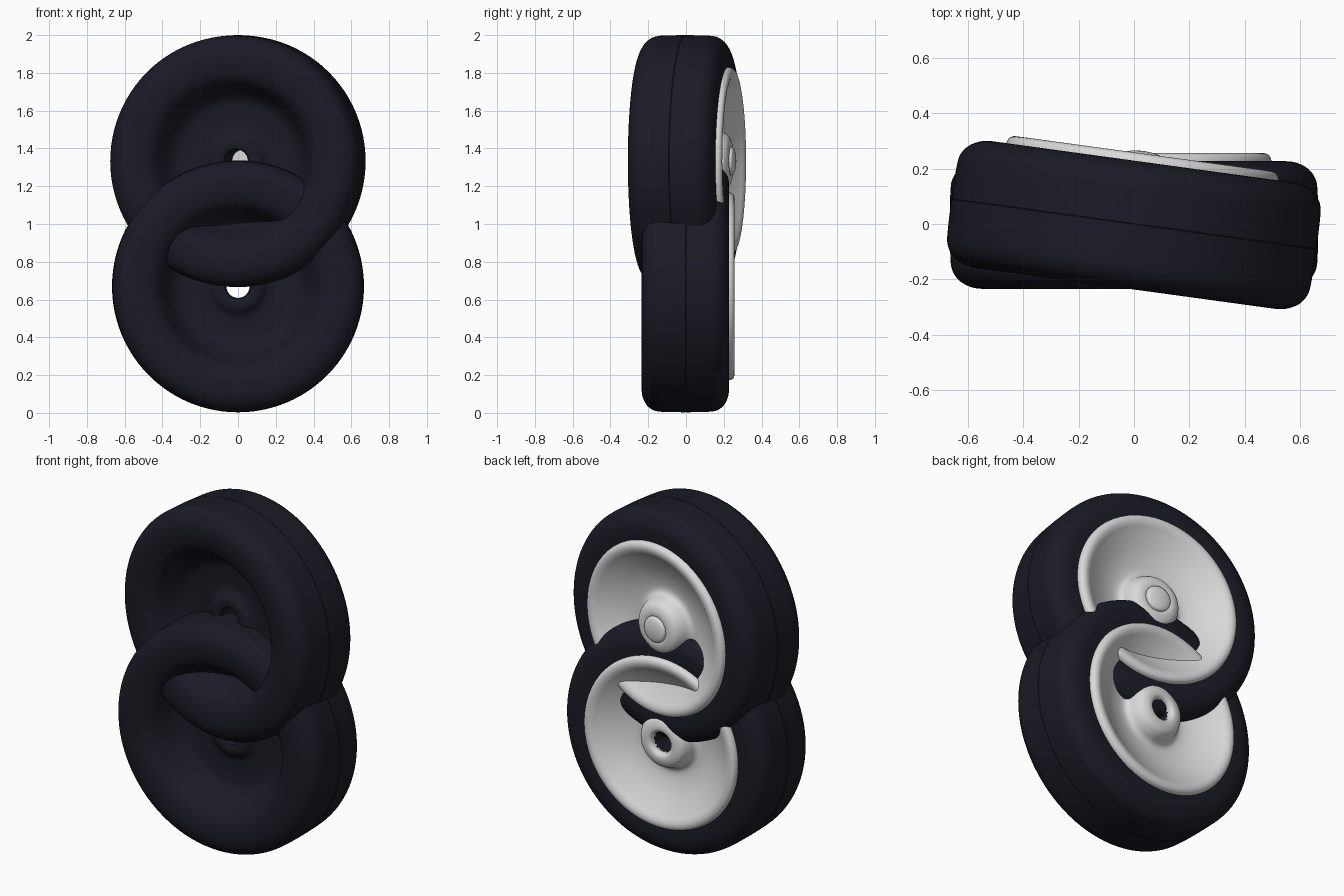
import bpy, bmesh, math
from mathutils import Vector, Matrix

if "Cube" in bpy.data.objects:
    bpy.data.objects.remove(bpy.data.objects["Cube"])

SEGMENTS = 96


def material(name, rgb):
    m = bpy.data.materials.new(name)
    m.diffuse_color = (*rgb, 1)
    m.use_nodes = True
    m.node_tree.nodes["Principled BSDF"].inputs["Base Color"].default_value = m.diffuse_color
    return m


rubber = material("dark rubber", (0.0105, 0.0105, 0.019))
metal = material("light grey metal", (0.70, 0.70, 0.70))


def smooth_curve(points, steps=4):
    """Smooth curve through the (radius, depth) points."""
    p = [Vector(q) for q in points]
    p = [2 * p[0] - p[1]] + p + [2 * p[-1] - p[-2]]
    out = []
    for a, b, c, d in zip(p, p[1:], p[2:], p[3:]):
        for i in range(steps):
            t = i / steps
            out.append(0.5 * (2 * b + (c - a) * t + (2 * a - 5 * b + 4 * c - d) * t * t
                              + (3 * b - a - 3 * c + d) * t ** 3))
    return out + [p[-2]]


def lathe(name, sections, mat, place, closed=True):
    """Turn a profile about the y axis; corners between sections stay sharp."""
    profile = []
    for s in sections:
        profile += smooth_curve(s) if len(s) > 2 else [Vector(q) for q in s]
    bm = bmesh.new()
    verts = [bm.verts.new((p.x, p.y, 0)) for p in profile]
    edges = [bm.edges.new(e) for e in zip(verts, verts[1:])]
    if closed:
        edges.append(bm.edges.new((verts[-1], verts[0])))
    bmesh.ops.spin(bm, geom=verts + edges, cent=(0, 0, 0), axis=(0, 1, 0),
                   angle=math.tau, steps=SEGMENTS, use_duplicate=False)
    bmesh.ops.remove_doubles(bm, verts=bm.verts, dist=0.0003)
    bmesh.ops.recalc_face_normals(bm, faces=bm.faces)
    me = bpy.data.meshes.new(name)
    bm.to_mesh(me)
    bm.free()
    me.materials.append(mat)
    ob = bpy.data.objects.new(name, me)
    ob.matrix_world = place
    bpy.context.collection.objects.link(ob)
    bpy.ops.object.select_all(action='DESELECT')
    ob.select_set(True)
    bpy.context.view_layer.objects.active = ob
    bpy.ops.object.shade_smooth_by_angle(angle=math.radians(35))
    return ob


# Tyre with dished front, bore and a shallow seat behind the metal disc
TYRE = [
    [(0.061, 0.21), (0.061, -0.06)],
    [(0.068, -0.07), (0.095, -0.076), (0.125, -0.07), (0.15, -0.05), (0.18, -0.04),
     (0.26, -0.042), (0.32, -0.055), (0.36, -0.09), (0.39, -0.14), (0.42, -0.19),
     (0.46, -0.22), (0.52, -0.234), (0.575, -0.232), (0.615, -0.217), (0.642, -0.195),
     (0.66, -0.16), (0.665, -0.11), (0.667, -0.002)],
    [(0.6655, 0.0), (0.667, 0.002)],
    [(0.665, 0.11), (0.66, 0.155), (0.642, 0.188), (0.615, 0.21), (0.575, 0.225),
     (0.53, 0.227), (0.48, 0.224)],
    [(0.44, 0.20), (0.32, 0.14), (0.18, 0.11), (0.12, 0.14), (0.085, 0.21)],
]

# Metal disc: rolled rim, shallow bowl and raised hub
DISC = [
    [(0.497, 0.20), (0.497, 0.23), (0.487, 0.25), (0.465, 0.257), (0.44, 0.25),
     (0.41, 0.23), (0.36, 0.20), (0.30, 0.17), (0.24, 0.15), (0.195, 0.145),
     (0.17, 0.16), (0.155, 0.195), (0.135, 0.226), (0.105, 0.24), (0.08, 0.241),
     (0.067, 0.234)],
    [(0.061, 0.225), (0.061, 0.20)],
    [(0.11, 0.20), (0.14, 0.16)],
    [(0.19, 0.125), (0.44, 0.21)],
]

# Domed axle cap
CAP = [
    [(0.0, 0.215), (0.075, 0.215)],
    [(0.075, 0.241), (0.068, 0.254), (0.04, 0.263), (0.0, 0.267)],
]

lower = Matrix.Translation((0, 0, 0.67))
upper = Matrix.Translation((0, 0, 1.333)) @ Matrix.Rotation(math.radians(-7.8), 4, 'Z')

# Two interlocking wheels, the upper one twisted
for label, place in (("lower", lower), ("upper", upper)):
    lathe(label + "_tyre", TYRE, rubber, place)
    lathe(label + "_disc", DISC, metal, place)
lathe("upper_axle_cap", CAP, metal, upper, closed=False)
